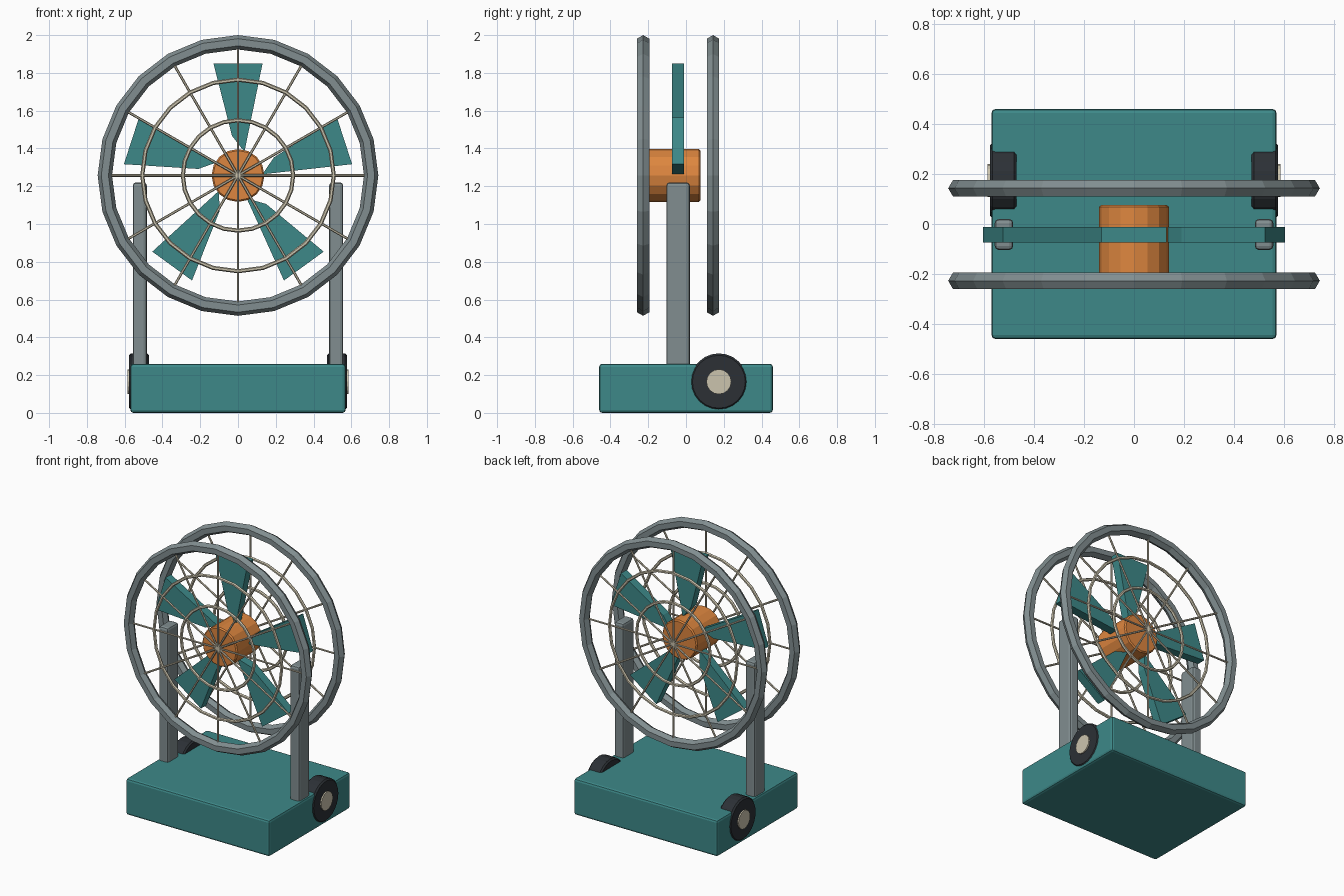
import bpy, bmesh
from math import pi, sin, cos
from mathutils import Matrix, Vector

if "Cube" in bpy.data.objects:
    bpy.data.objects.remove(bpy.data.objects["Cube"])

CZ = 1.257                 # fan axis height
FRONT_Y, BACK_Y = -0.227, 0.143
BLADE_Y = -0.042


def mat(name, rgb):
    m = bpy.data.materials.new(name)
    m.diffuse_color = (*rgb, 1)
    m.use_nodes = True
    m.node_tree.nodes["Principled BSDF"].inputs["Base Color"].default_value = m.diffuse_color
    return m


TEAL = mat("teal", (0.047, 0.25, 0.25))
ORANGE = mat("orange", (0.73, 0.24, 0.05))
CREAM = mat("cream", (0.60, 0.55, 0.42))
RUBBER = mat("rubber", (0.025, 0.03, 0.036))
STEEL = mat("steel", (0.22, 0.27, 0.28))


def finish(name, bm, material, bevel=0, segments=2):
    bmesh.ops.recalc_face_normals(bm, faces=bm.faces)
    me = bpy.data.meshes.new(name)
    bm.to_mesh(me)
    bm.free()
    me.materials.append(material)
    ob = bpy.data.objects.new(name, me)
    bpy.context.collection.objects.link(ob)
    if bevel:
        b = ob.modifiers.new("bevel", 'BEVEL')
        b.width, b.segments = bevel, segments
        b.limit_method, b.angle_limit = 'ANGLE', 0.7
    return ob


def box(name, centre, size, material, bevel):
    bm = bmesh.new()
    bmesh.ops.create_cube(bm, size=1, matrix=Matrix.Translation(centre) @ Matrix.Diagonal((*size, 1)))
    return finish(name, bm, material, bevel)


def add_rod(bm, a, b, r, sides):
    a, b = Vector(a), Vector(b)
    d = b - a
    m = Matrix.Translation((a + b) / 2) @ d.to_track_quat('Z', 'Y').to_matrix().to_4x4()
    bmesh.ops.create_cone(bm, cap_ends=True, segments=sides, radius1=r, radius2=r, depth=d.length, matrix=m)


def cylinder(name, a, b, r, sides, material, bevel=0):
    bm = bmesh.new()
    add_rod(bm, a, b, r, sides)
    return finish(name, bm, material, bevel, 1)


def ring(name, y, major, minor, material, n=24, k=6):
    bm = bmesh.new()
    grid = []
    for i in range(n):
        a = 2 * pi * i / n
        row = []
        for j in range(k):
            t = 2 * pi * j / k
            r = major + minor * cos(t)
            row.append(bm.verts.new((r * cos(a), y + minor * sin(t), CZ + r * sin(a))))
        grid.append(row)
    for i in range(n):
        p, q = grid[i], grid[(i + 1) % n]
        for j in range(k):
            bm.faces.new((p[j], q[j], q[(j + 1) % k], p[(j + 1) % k]))
    return finish(name, bm, material)


# base box
box("base", (0, 0, 0.13), (1.14, 0.92, 0.26), TEAL, 0.016)

# posts and wheels on both sides
for side, s in (("left", -1), ("right", 1)):
    box(side + "_post", (s * 0.52, -0.042, 0.72), (0.074, 0.124, 1.0), STEEL, 0.016)
    cylinder(side + "_wheel", (s * 0.47, 0.174, 0.165), (s * 0.576, 0.174, 0.165), 0.15, 24, RUBBER, 0.01)
    cylinder(side + "_wheel_cap", (s * 0.55, 0.174, 0.165), (s * 0.585, 0.174, 0.165), 0.066, 16, CREAM)

# motor hub
cylinder("motor_hub", (0, -0.21, CZ), (0, 0.076, CZ), 0.14, 16, ORANGE, 0.008)

# front and back cages: rim, two wire rings, twelve spokes
for side, y in (("front", FRONT_Y), ("back", BACK_Y)):
    ring(side + "_rim", y, 0.705, 0.038, STEEL)
    ring(side + "_outer_wire_ring", y, 0.507, 0.011, CREAM)
    ring(side + "_inner_wire_ring", y, 0.292, 0.011, CREAM)
    bm = bmesh.new()
    for i in range(12):
        a = i * pi / 6
        add_rod(bm, (0, y, CZ), (0.7 * cos(a), y, CZ + 0.7 * sin(a)), 0.007, 6)
    finish(side + "_spokes", bm, CREAM)

# five flat fan blades
PROFILE = [(-0.13, 0.593), (0.13, 0.593), (0.034, 0.125), (-0.032, 0.21)]
for i in range(5):
    bm = bmesh.new()
    face = bm.faces.new([bm.verts.new((x, BLADE_Y - 0.031, z)) for x, z in PROFILE])
    ext = bmesh.ops.extrude_face_region(bm, geom=[face])
    bmesh.ops.translate(bm, vec=(0, 0.062, 0), verts=[v for v in ext["geom"] if isinstance(v, bmesh.types.BMVert)])
    bm.transform(Matrix.Translation((0, 0, CZ)) @ Matrix.Rotation(i * 2 * pi / 5, 4, 'Y'))
    finish("blade_%d" % (i + 1), bm, TEAL)
